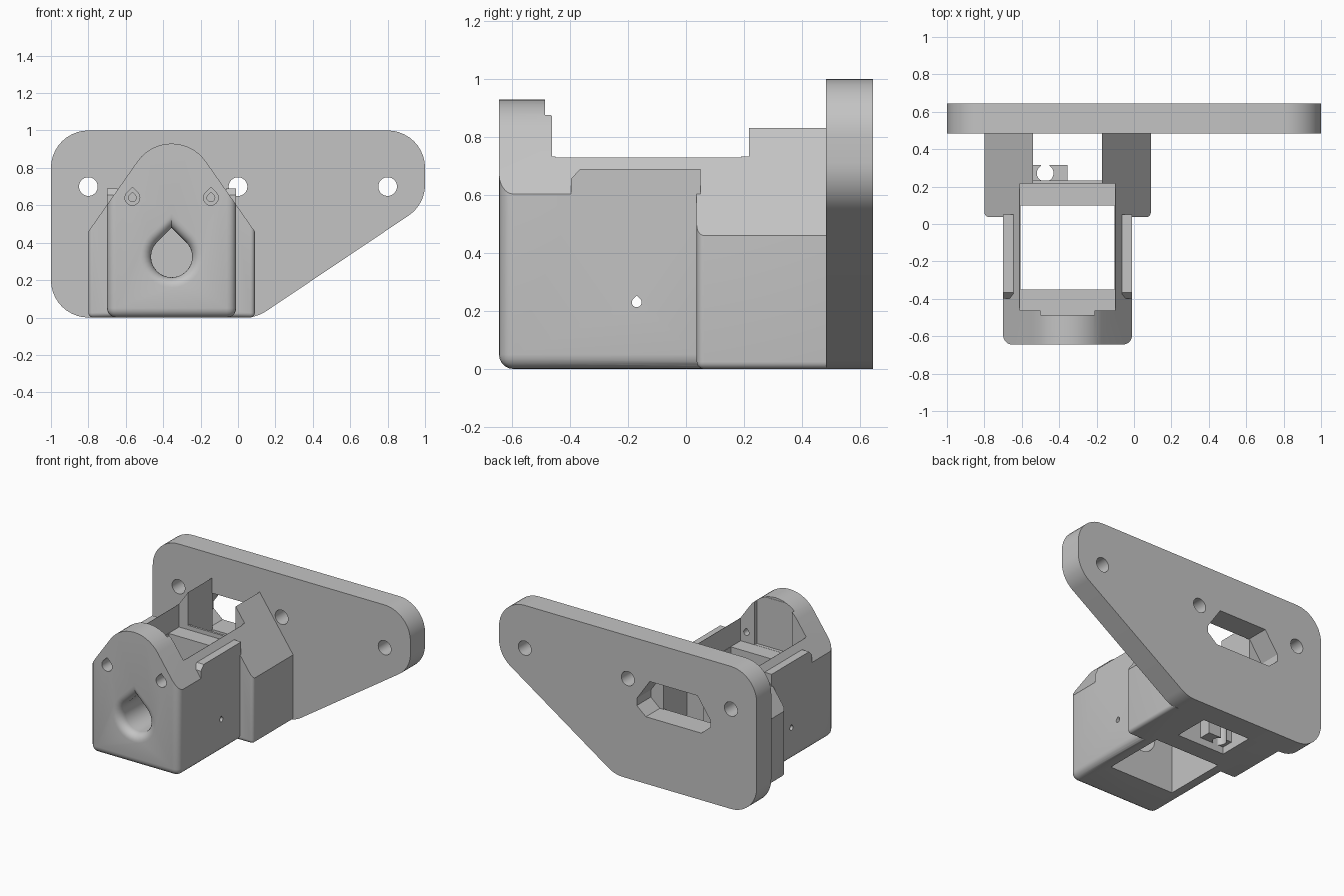
import bpy, bmesh, math
from mathutils import Vector

if "Cube" in bpy.data.objects:
    bpy.data.objects.remove(bpy.data.objects["Cube"])

XC = -0.355            # centre line of the housing
SLOPE = math.tan(math.radians(55))

grey = bpy.data.materials.new("grey plastic")
grey.diffuse_color = (0.55, 0.55, 0.55, 1)
grey.use_nodes = True
grey.node_tree.nodes["Principled BSDF"].inputs["Base Color"].default_value = grey.diffuse_color


def finish(name, bm):
    bmesh.ops.recalc_face_normals(bm, faces=bm.faces)
    me = bpy.data.meshes.new(name)
    bm.to_mesh(me)
    bm.free()
    me.materials.append(grey)
    ob = bpy.data.objects.new(name, me)
    bpy.context.collection.objects.link(ob)
    return ob


def loft(name, rings):
    """Closed solid through matching rings of points."""
    bm = bmesh.new()
    vs = [[bm.verts.new(p) for p in r] for r in rings]
    n = len(vs[0])
    for a, b in zip(vs, vs[1:]):
        for i in range(n):
            j = (i + 1) % n
            bm.faces.new((a[i], a[j], b[j], b[i]))
    bm.faces.new(vs[0])
    bm.faces.new(vs[-1])
    return finish(name, bm)


def place(p, axis, d):
    return {'x': (d, p[0], p[1]), 'y': (p[0], d, p[1]), 'z': (p[0], p[1], d)}[axis]


def prism(name, pts, axis, a, b):
    return loft(name, [[place(p, axis, d) for p in pts] for d in (a, b)])


def box(name, x0, x1, y0, y1, z0, z1):
    return prism(name, [(x0, y0), (x1, y0), (x1, y1), (x0, y1)], 'z', z0, z1)


def boolean(ob, other, op='DIFFERENCE'):
    m = ob.modifiers.new("bool", 'BOOLEAN')
    m.operation, m.object, m.solver = op, other, 'EXACT'
    bpy.context.view_layer.objects.active = ob
    bpy.ops.object.modifier_apply(modifier=m.name)
    bpy.data.objects.remove(other, do_unlink=True)


def round_edges(ob, radius, test, seg=5):
    bm = bmesh.new()
    bm.from_mesh(ob.data)
    es = [e for e in bm.edges if test(*[v.co for v in e.verts])]
    bmesh.ops.bevel(bm, geom=es, offset=radius, segments=seg, profile=0.5, affect='EDGES')
    bm.to_mesh(ob.data)
    bm.free()


def rounded(corners, seg=10):
    """Polygon of (x, z, radius) corners with arcs."""
    out = []
    for i, (x, z, r) in enumerate(corners):
        p = Vector((x, z))
        u = (Vector(corners[i - 1][:2]) - p).normalized()
        v = (Vector(corners[(i + 1) % len(corners)][:2]) - p).normalized()
        half = u.angle(v) / 2
        c = p + (u + v).normalized() * r / math.sin(half)
        a, b = p + u * r / math.tan(half) - c, p + v * r / math.tan(half) - c
        a0, turn = math.atan2(a.y, a.x), math.atan2(a.x * b.y - a.y * b.x, a.dot(b))
        for k in range(seg + 1):
            t = a0 + turn * k / seg
            out.append((c.x + r * math.cos(t), c.y + r * math.sin(t)))
    return out


def drop(cx, cz, r, n=24):
    """Teardrop outline with the tip up."""
    pts = [(cx, cz + r * math.sqrt(2))]
    for k in range(n + 1):
        t = math.radians(135 + 270 * k / n)
        pts.append((cx + r * math.cos(t), cz + r * math.sin(t)))
    return pts


def circle(cx, cz, r, n=32):
    return [(cx + r * math.cos(2 * math.pi * k / n), cz + r * math.sin(2 * math.pi * k / n))
            for k in range(n)]


# Mounting plate with three screw holes and a cable slot
plate = prism("mounting_plate", rounded([(-1, 0, .2), (1 * .1, 0, .2), (1, .604, .2),
                                         (1, 1, .2), (-1, 1, .2)]), 'y', .483, .645)
for x in (-.8, 0, .8):
    boolean(plate, prism("cut", circle(x, .7, .05), 'y', .4, .8))
slot = [(-.57, .47), (-.14, .47), (-.07, .53), (-.07, .58), (-.17, .725),
        (-.54, .725), (-.64, .58), (-.64, .53)]
boolean(plate, prism("cut", slot, 'y', .4, .8))

# Housing: narrow front block and wider rear block
housing = box("housing", XC - .345, XC + .345, -.645, .3, 0, 1)
round_edges(housing, .05, lambda a, b: (a.y < -.6 and b.y < -.6 and abs(a.z - b.z) > .5)
            or (a.z < .01 and b.z < .01 and not (a.y > 0 and b.y > 0)))
rear = box("rear", XC - .445, XC + .445, .037, .49, 0, 1)
round_edges(rear, .025, lambda a, b: (a.y < .1 and b.y < .1 and abs(a.z - b.z) > .5)
            or (a.z < .01 and b.z < .01 and not (a.y > .1 and b.y > .1)))
boolean(housing, rear, 'UNION')

# Trim both blocks to a gable with a rounded ridge
apex = .46 + .445 * SLOPE
r = (apex - .93) / (1 / math.sin(math.radians(35)) - 1)
zc = .93 - r
gable = [(XC - .6, -.1), (XC + .6, -.1), (XC + .6, .46), (XC + .445, .46)]
for k in range(15):
    t = math.radians(35 + 110 * k / 14)
    gable.append((XC + r * math.cos(t), zc + r * math.sin(t)))
gable += [(XC - .445, .46), (XC - .6, .46)]
boolean(housing, prism("gable", gable, 'y', -1, 1), 'INTERSECT')

# Side rails
for s in (-1, 1):
    x0, x1 = sorted((XC + s * .29, XC + s * .345))
    rail = [(-.397, .55), (.05, .55), (.05, .69), (-.365, .69), (-.397, .655)]
    boolean(housing, prism("rail", rail, 'x', x0, x1), 'UNION')

# Lowered middle, component pocket, through opening, cable channel
boolean(housing, prism("cut", [(-.45, .73), (.19, .73), (.19, .77), (.212, .84), (.212, 1.2),
                               (-.487, 1.2), (-.487, .915), (-.47, .90), (-.47, .88),
                               (-.45, .86)], 'x', -2, 1))
boolean(housing, box("cut", XC - .254, XC + .254, -.462, .217, .57, 1.2))
boolean(housing, box("cut", XC - .252, XC + .252, -.35, .10, -.1, .8))
boolean(housing, box("cut", XC - .185, XC + .185, .232, .6, -.1, 1.2))
boolean(housing, box("cut", XC - .185, XC + .185, .19, .3, .6, 1.2))
boolean(housing, box("cut", XC - .145, XC + .145, -.486, -.4, .571, 1.2))

# Flared teardrop opening in the front wall
rings = [(-.7, .165), (-.645, .165)]
for k in range(1, 7):
    t = math.pi / 2 * k / 6
    rings.append((-.645 + .055 * (1 - math.cos(t)), .165 - .055 * math.sin(t)))
rings.append((-.3, .11))
boolean(housing, loft("cut", [[place(p, 'y', y) for p in drop(XC, .325, q)] for y, q in rings]))

# Screw holes in the front wall and small side holes
for s in (-1, 1):
    boolean(housing, prism("cut", drop(XC + s * .21, .64, .04, 12), 'y', -.8, -.55))
    boolean(housing, prism("cut", drop(XC + s * .21, .64, .021, 12), 'y', -.8, -.4))
boolean(housing, prism("cut", drop(-.17, .23, .017, 12), 'x', -2, 1))

# Cable clip inside the channel
clip = box("cable_clip", XC - .186, XC, .22, .315, .05, .55)
boolean(clip, prism("cut", circle(-.475, .272, .045, 20), 'z', 0, 1))
boolean(clip, box("cut", -.497, -.453, .28, .4, 0, 1))

for ob in (plate, housing, clip):
    ob.data.materials.clear()
    ob.data.materials.append(grey)
    for p in ob.data.polygons:
        p.material_index = 0
    bpy.ops.object.select_all(action='DESELECT')
    ob.select_set(True)
    bpy.context.view_layer.objects.active = ob
    bpy.ops.object.shade_smooth_by_angle(angle=math.radians(30))
